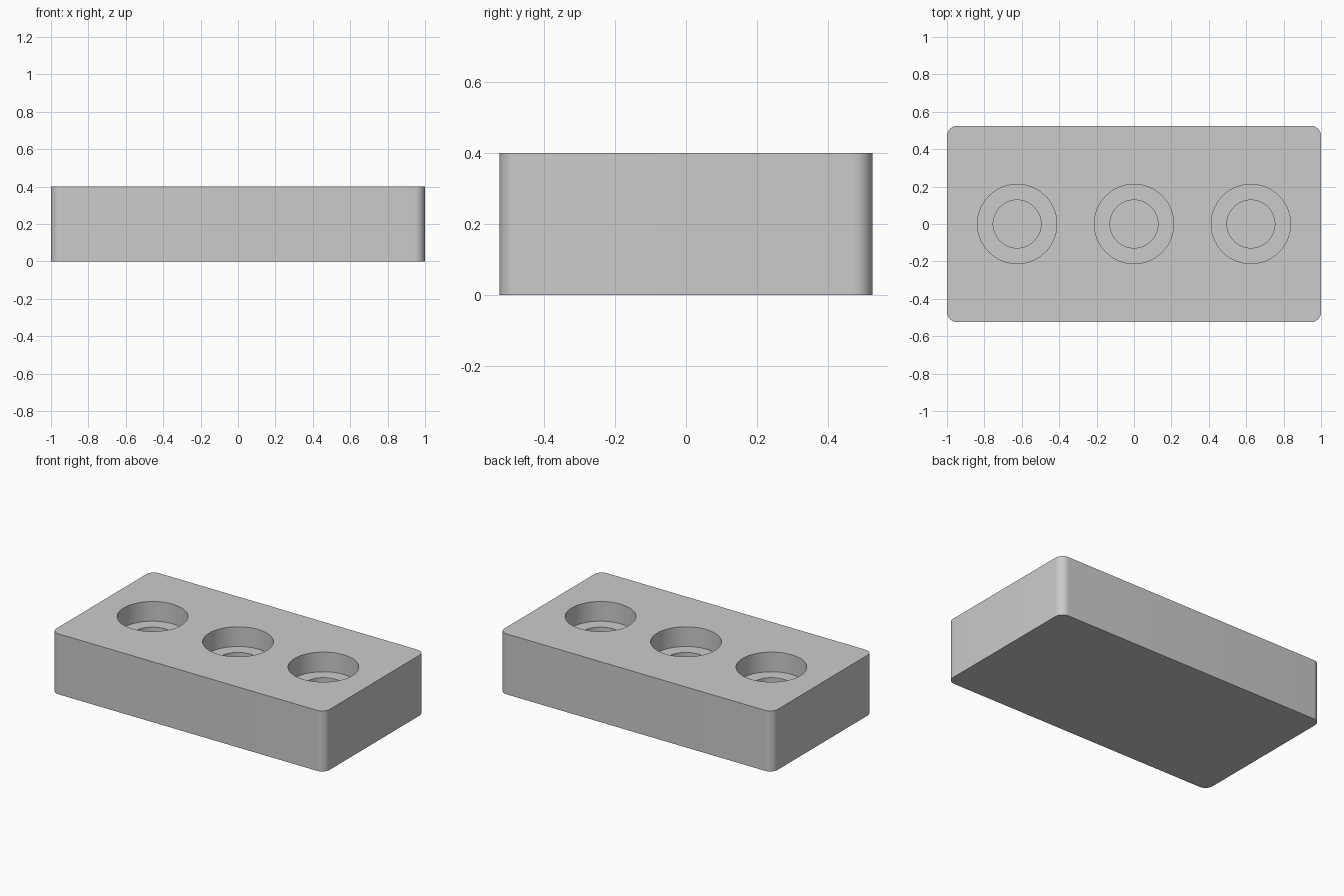
import bpy
import bmesh
import math
from mathutils import Matrix

if "Cube" in bpy.data.objects:
    bpy.data.objects.remove(bpy.data.objects["Cube"], do_unlink=True)

LENGTH, WIDTH, HEIGHT = 2.0, 1.05, 0.4
CORNER = 0.055
HOLE_SPACING = 0.625
WIDE_RADIUS, LEDGE_Z = 0.212, 0.27
NARROW_RADIUS, FLOOR_Z = 0.128, 0.08

grey = bpy.data.materials.new("light_grey")
grey.use_nodes = True
colour = (0.6, 0.6, 0.6, 1)
grey.diffuse_color = colour
grey.node_tree.nodes["Principled BSDF"].inputs["Base Color"].default_value = colour


def add_object(name, bm):
    mesh = bpy.data.meshes.new(name)
    bm.to_mesh(mesh)
    bm.free()
    mesh.materials.append(grey)
    obj = bpy.data.objects.new(name, mesh)
    bpy.context.collection.objects.link(obj)
    return obj


def stepped_cutter(x):
    """Solid of revolution: a wide bore above a narrower blind bore."""
    bm = bmesh.new()
    top = HEIGHT + 0.1
    profile = [(0, FLOOR_Z), (NARROW_RADIUS, FLOOR_Z), (NARROW_RADIUS, LEDGE_Z),
               (WIDE_RADIUS, LEDGE_Z), (WIDE_RADIUS, top), (0, top)]
    verts = [bm.verts.new((r, 0, z)) for r, z in profile]
    edges = [bm.edges.new(pair) for pair in zip(verts, verts[1:])]
    bmesh.ops.spin(bm, geom=verts + edges, cent=(0, 0, 0), axis=(0, 0, 1),
                   angle=math.tau, steps=96)
    bmesh.ops.remove_doubles(bm, verts=bm.verts, dist=1e-4)
    bmesh.ops.recalc_face_normals(bm, faces=bm.faces)
    bmesh.ops.translate(bm, verts=bm.verts, vec=(x, 0, 0))
    cutter = add_object("hole_cutter", bm)
    cutter.hide_render = True
    return cutter


# Block with rounded upright corners
bm = bmesh.new()
bmesh.ops.create_cube(bm, size=1, matrix=Matrix.Translation((0, 0, HEIGHT / 2))
                      @ Matrix.Diagonal((LENGTH, WIDTH, HEIGHT, 1)))
upright = [e for e in bm.edges if abs(e.verts[0].co.z - e.verts[1].co.z) > 0.1]
bmesh.ops.bevel(bm, geom=upright, offset=CORNER, segments=12, profile=0.5,
                affect='EDGES')
block = add_object("block", bm)
bpy.ops.object.select_all(action='DESELECT')
bpy.context.view_layer.objects.active = block
block.select_set(True)

# Row of three stepped holes
for i in (-1, 0, 1):
    cutter = stepped_cutter(i * HOLE_SPACING)
    cut = block.modifiers.new("hole", 'BOOLEAN')
    cut.operation = 'DIFFERENCE'
    cut.solver = 'EXACT'
    cut.object = cutter
    bpy.ops.object.modifier_apply(modifier=cut.name)
    bpy.data.objects.remove(cutter, do_unlink=True)

bpy.ops.object.shade_smooth_by_angle(angle=math.radians(30))
